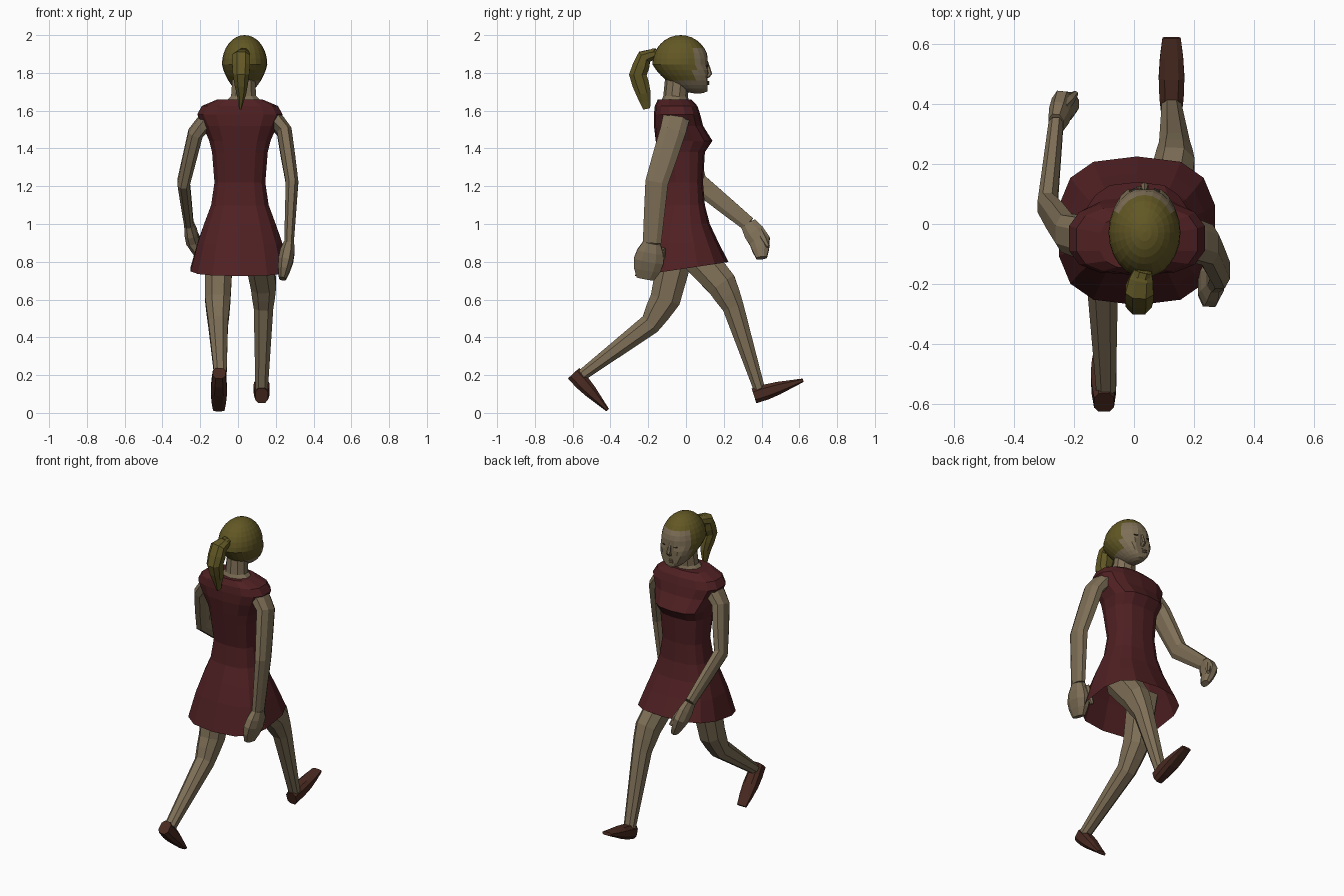
import bpy, bmesh, math
from mathutils import Vector

old = bpy.data.objects.get("Cube")
if old:
    bpy.data.objects.remove(old, do_unlink=True)


def material(name, *rgb):
    mat = bpy.data.materials.new(name)
    mat.use_nodes = True
    mat.diffuse_color = (*rgb, 1)
    shader = next(n for n in mat.node_tree.nodes if n.type == 'BSDF_PRINCIPLED')
    shader.inputs["Base Color"].default_value = (*rgb, 1)
    shader.inputs["Roughness"].default_value = .9
    return mat


SKIN = material("skin", .21, .16, .095)
DRESS = material("dark_red_cloth", .08, .0145, .0165)
HAIR = material("blond_hair", .122, .096, .018)
SHOE = material("brown_leather", .066, .023, .0145)
DARK = material("dark_eye", .04, .03, .02)


def finish(name, bm, *materials):
    """Turn a bmesh into a flat-faced object."""
    bmesh.ops.recalc_face_normals(bm, faces=bm.faces)
    mesh = bpy.data.meshes.new(name)
    bm.to_mesh(mesh)
    bm.free()
    for mat in materials:
        mesh.materials.append(mat)
    part = bpy.data.objects.new(name, mesh)
    bpy.context.collection.objects.link(part)


def bridge(name, rings, mat, open_start=False):
    """Join rings with equal point counts into one skin."""
    bm = bmesh.new()
    loops = [[bm.verts.new(point) for point in ring] for ring in rings]
    for lower, upper in zip(loops, loops[1:]):
        for i in range(len(lower)):
            bm.faces.new((lower[i - 1], lower[i], upper[i], upper[i - 1]))
    bm.faces.new(loops[-1])
    if not open_start:
        bm.faces.new(loops[0])
    finish(name, bm, mat)


def rounded_ring(sides, power):
    """Unit circle that grows boxier as the power falls."""
    for i in range(sides):
        angle = math.tau * (i + .5) / sides
        c, s = math.cos(angle), math.sin(angle)
        yield (math.copysign(abs(c) ** power, c),
               math.copysign(abs(s) ** power, s))


def limb(name, joints, start, end, mat, bulge=.1, steps=2, sides=8, power=.85):
    """Tapered tube through joints; start and end are (half width, half depth)."""
    joints = [Vector(j) for j in joints]
    path = [a.lerp(b, k / steps) for a, b in zip(joints, joints[1:])
            for k in range(steps)] + joints[-1:]
    start, end = Vector(start), Vector(end)
    last = len(path) - 1
    rings = []
    for i, centre in enumerate(path):
        t = i / last
        size = start.lerp(end, t) * (1 + bulge * math.sin(math.pi * t))
        along = (path[min(i + 1, last)] - path[max(i - 1, 0)]).normalized()
        side = Vector((1, 0, 0))
        side = (side - along * side.dot(along)).normalized()
        depth = along.cross(side)
        rings.append([centre + side * c * size.x + depth * s * size.y
                      for c, s in rounded_ring(sides, power)])
    bridge(name, rings, mat)


def upright(name, levels, mat, slope, centre, sides, power, open_start=False):
    """Body from levels of (height, half width, back, front)."""
    rings = []
    for index, (z, width, back, front) in enumerate(levels):
        ring = []
        for c, s in rounded_ring(sides, power):
            y = (front + back + (front - back) * s) / 2
            ring.append((centre + width * c, y, z + slope * y / (1 + index) ** 2))
        rings.append(ring)
    bridge(name, rings, mat, open_start)


# Dress: slanted hem, narrow waist, bust and shoulder caps
upright("dress", [
    (.765, .265, -.27, .225),
    (.9, .228, -.22, .17),
    (1, .193, -.18, .125),
    (1.1, .155, -.14, .1),
    (1.22, .137, -.125, .09),
    (1.38, .15, -.15, .1),
    (1.44, .165, -.16, .14),
    (1.52, .2, -.17, .09),
    (1.58, .23, -.17, .075),
    (1.625, .205, -.165, .06),
    (1.658, .125, -.15, .03),
], DRESS, slope=.15, centre=.01, sides=14, power=.72, open_start=True)

# Neck with a flared base
upright("neck", [
    (1.64, .1, -.13, .02),
    (1.675, .07, -.12, .01),
    (1.78, .062, -.11, .02),
], SKIN, slope=-.1, centre=.03, sides=10, power=1)


# Head: a ball with a narrow, forward jaw and a flattened face
FACE_X = .035
bm = bmesh.new()
bmesh.ops.create_uvsphere(bm, u_segments=24, v_segments=16, radius=1)
for vert in bm.verts:
    x, y, z = vert.co
    jaw = max(0, -z)
    vert.co = (FACE_X + .12 * x * (1 - jaw / 4),
               min(.15 * y + .09 * jaw - .028, .115),
               1.845 + .155 * z)
for face in bm.faces:
    spot = face.calc_center_median()
    hairline = .05 - .35 * max(0, 1.82 - spot.z)
    crown = spot.z > 1.92
    face.material_index = int(crown or (spot.z > 1.755 and spot.y < hairline))
finish("head", bm, SKIN, HAIR)

# Face details
limb("nose", [(FACE_X, .108, 1.86), (FACE_X, .127, 1.795), (FACE_X, .11, 1.78)],
     (.007, .008), (.014, .01), SKIN, bulge=.3, sides=6)
for name, z in (("upper_lip", 1.752), ("lower_lip", 1.741)):
    middle = Vector((FACE_X, .117, z))
    corner = Vector((.028, -.006, 0))
    limb(name, [middle - corner, middle, middle + corner.reflect(Vector((1, 0, 0)))],
         (.003, .003), (.003, .003), SKIN, bulge=1, sides=6)
for side, sign in (("left", 1), ("right", -1)):
    bridge(f"{side}_eye", [
        [(FACE_X + sign * .042 + c * .012, y - sign * c * .005, 1.838 + s * .004)
         for c, s in rounded_ring(6, 1)] for y in (.108, .116)], DARK)

# Ponytail with its tie
limb("ponytail", [(.03, -.15, 1.905), (.018, -.22, 1.885), (.016, -.255, 1.79),
                  (.018, -.225, 1.69), (.012, -.208, 1.61)],
     (.03, .02), (.007, .02), HAIR, bulge=1.5)
limb("hair_tie", [(.03, -.16, 1.908), (.025, -.18, 1.905)],
     (.028, .024), (.028, .024), HAIR, steps=1)

# Left arm hangs slightly behind
wrist = (.27, -.18, .9)
limb("left_arm", [(.18, -.05, 1.57), (.245, -.07, 1.49), (.286, -.155, 1.22), wrist],
     (.045, .075), (.027, .052), SKIN)
limb("left_hand", [wrist, (.235, -.215, .71)],
     (.03, .05), (.02, .05), SKIN, bulge=.7, steps=4)
limb("left_thumb", [(.25, -.13, .87), (.215, -.12, .76)],
     (.018, .02), (.01, .01), SKIN, bulge=.3, sides=6)

# Right arm bends and swings forward
wrist = (-.26, .33, 1)
limb("right_arm", [(-.15, -.05, 1.57), (-.225, -.03, 1.48), (-.288, .06, 1.22), wrist],
     (.045, .075), (.026, .042), SKIN)
limb("right_hand", [wrist, (-.24, .39, .91), (-.2, .4, .82)],
     (.027, .045), (.02, .03), SKIN, bulge=.6)
limb("right_thumb", [(-.235, .39, .965), (-.195, .435, .88)],
     (.016, .02), (.01, .01), SKIN, bulge=.3, sides=6)

# Legs in mid stride: the left one ahead, the right one trailing
strides = {
    "left": [(.1, 0, .9), (.135, .19, .68), (.135, .25, .56), (.125, .39, .12)],
    "right": [(-.1, -.04, .9), (-.107, -.11, .6), (-.105, -.19, .47),
              (-.093, -.55, .2)],
}
shoes = {
    "left": [(.125, .36, .09), (.125, .62, .173)],
    "right": [(-.1, -.595, .21), (-.102, -.415, .015)],
}
for side, joints in strides.items():
    limb(f"{side}_leg", joints, (.08, .1), (.035, .032), SKIN, bulge=.12)
    heel, toe = shoes[side]
    limb(f"{side}_shoe", [heel, toe], (.035, .043), (.032, .01), SHOE,
         bulge=.35, steps=4, power=.7)
